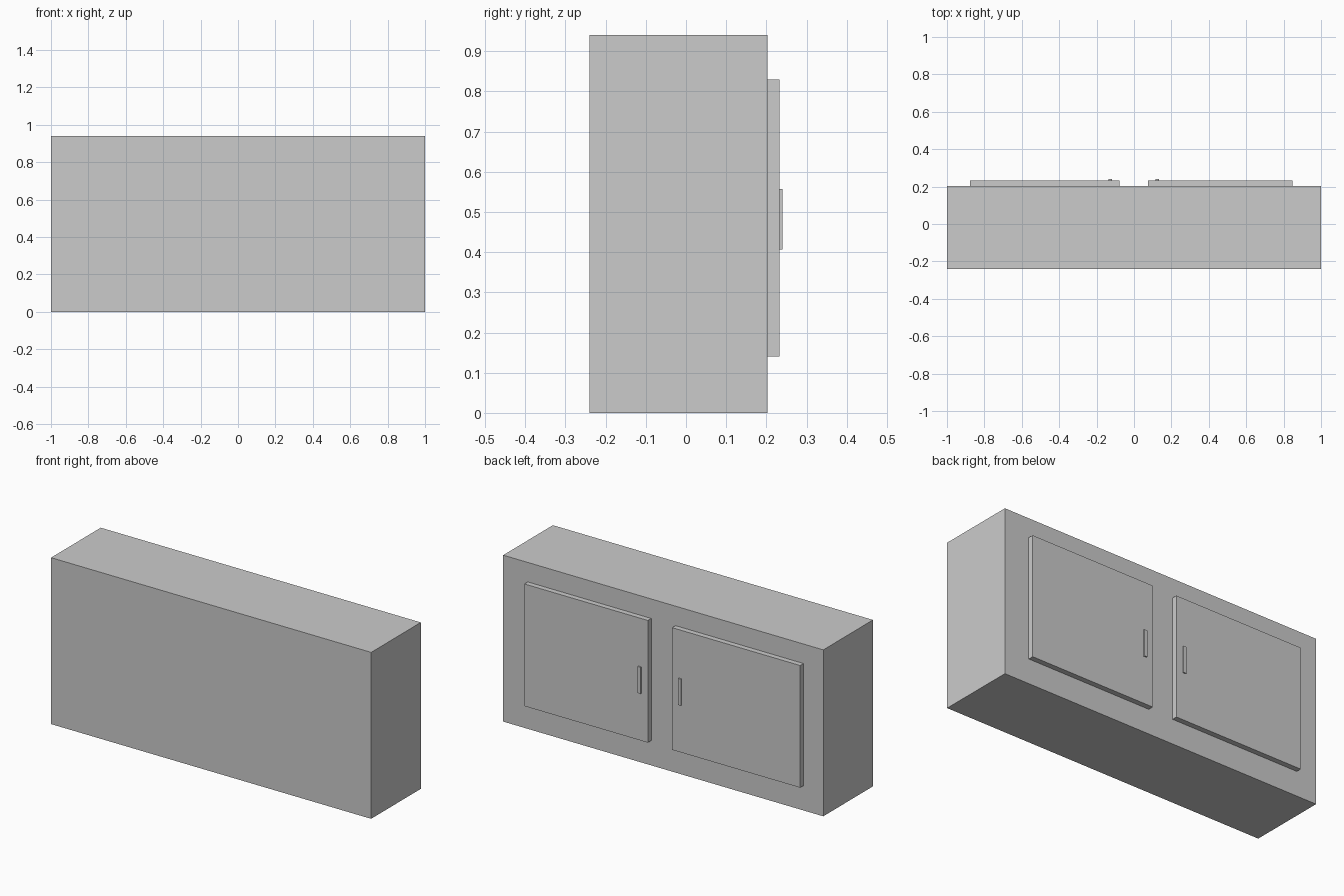
import bpy

if "Cube" in bpy.data.objects:
    bpy.data.objects.remove(bpy.data.objects["Cube"])


def box(name, x, y, z):
    """Axis-aligned box from (min, max) ranges."""
    spans = (x, y, z)
    bpy.ops.mesh.primitive_cube_add(size=1, location=[(a + b) / 2 for a, b in spans])
    ob = bpy.context.object
    ob.name = name
    ob.scale = [b - a for a, b in spans]
    bpy.ops.object.transform_apply(location=False, rotation=False, scale=True)
    return ob


BODY_BACK = 0.203
DOOR_FACE = 0.233

# Cabinet carcass
box("cabinet_body", (-1, 1), (-0.24, BODY_BACK), (0, 0.94))

# Doors with slim pull handles near the middle
doors = (("left", (-0.876, -0.077), -0.127), ("right", (0.075, 0.847), 0.125))
for side, span, handle_x in doors:
    box(side + "_door", span, (BODY_BACK, DOOR_FACE), (0.14, 0.83))
    box(side + "_handle", (handle_x - 0.009, handle_x + 0.009),
        (DOOR_FACE, 0.24), (0.407, 0.557))
